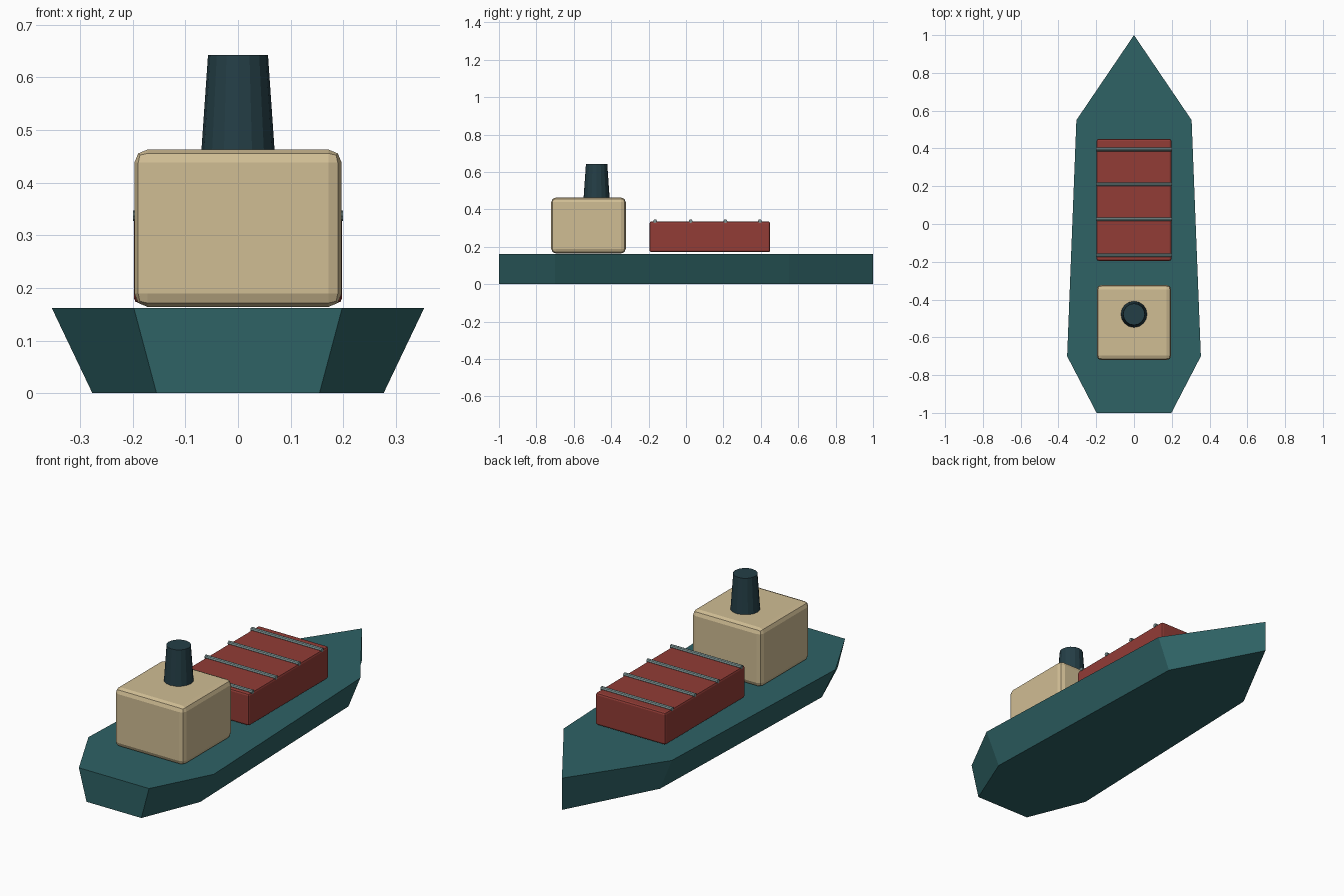
import bpy, bmesh, math
from mathutils import Matrix

if "Cube" in bpy.data.objects:
    bpy.data.objects.remove(bpy.data.objects["Cube"])


def material(name, rgb):
    """Flat colour from 0-255 display values, stored as linear."""
    lin = [((c / 255 + 0.055) / 1.055) ** 2.4 for c in rgb] + [1]
    m = bpy.data.materials.new(name)
    m.use_nodes = True
    m.diffuse_color = lin
    m.node_tree.nodes["Principled BSDF"].inputs["Base Color"].default_value = lin
    return m


teal = material("hull teal", (46, 98, 101))
sand = material("cabin sand", (208, 189, 148))
rust = material("cargo red", (146, 60, 54))
navy = material("funnel navy", (36, 62, 70))
steel = material("strap grey", (126, 150, 150))


def finish(name, bm, mat):
    bmesh.ops.recalc_face_normals(bm, faces=bm.faces)
    mesh = bpy.data.meshes.new(name)
    bm.to_mesh(mesh)
    bm.free()
    mesh.materials.append(mat)
    ob = bpy.data.objects.new(name, mesh)
    bpy.context.collection.objects.link(ob)
    return ob


def rounded_box(name, low, high, radius, mat):
    bm = bmesh.new()
    size = [b - a for a, b in zip(low, high)]
    mid = [(a + b) / 2 for a, b in zip(low, high)]
    bmesh.ops.create_cube(bm, size=1, matrix=Matrix.Translation(mid) @ Matrix.Diagonal((*size, 1)))
    ob = finish(name, bm, mat)
    bevel = ob.modifiers.new("rounded edges", "BEVEL")
    bevel.width = radius
    bevel.segments = 2
    return ob


def cone(name, r1, r2, depth, sides, matrix, mat):
    bm = bmesh.new()
    bmesh.ops.create_cone(bm, cap_ends=True, segments=sides, radius1=r1, radius2=r2,
                          depth=depth, matrix=matrix)
    return finish(name, bm, mat)


# Hull: mirrored deck outline, narrowed towards the flat keel
side = [(0.198, -1), (0.354, -0.7), (0.305, 0.55)]
outline = side + [(0, 1)] + [(-x, y) for x, y in reversed(side)]
bm = bmesh.new()
keel = [bm.verts.new((x * 0.782, y, 0)) for x, y in outline]
deck = [bm.verts.new((x, y, 0.162)) for x, y in outline]
bm.faces.new(keel)
bm.faces.new(deck)
for i in range(len(outline)):
    j = (i + 1) % len(outline)
    bm.faces.new((keel[i], keel[j], deck[j], deck[i]))
finish("hull", bm, teal)

# Cabin and cargo block
rounded_box("cabin", (-0.197, -0.721, 0.164), (0.197, -0.322, 0.463), 0.025, sand)
rounded_box("cargo_block", (-0.198, -0.195, 0.171), (0.198, 0.45, 0.335), 0.01, rust)

# Funnel
cone("funnel", 0.07, 0.057, 0.188, 16, Matrix.Translation((0, -0.478, 0.549)), navy)

# Straps across the cargo
for i, y in enumerate((-0.165, 0.025, 0.211, 0.395)):
    turn = Matrix.Translation((0, y, 0.337)) @ Matrix.Rotation(math.pi / 2, 4, "Y")
    cone(f"cargo_strap_{i + 1}", 0.01, 0.01, 0.4, 8, turn, steel)
